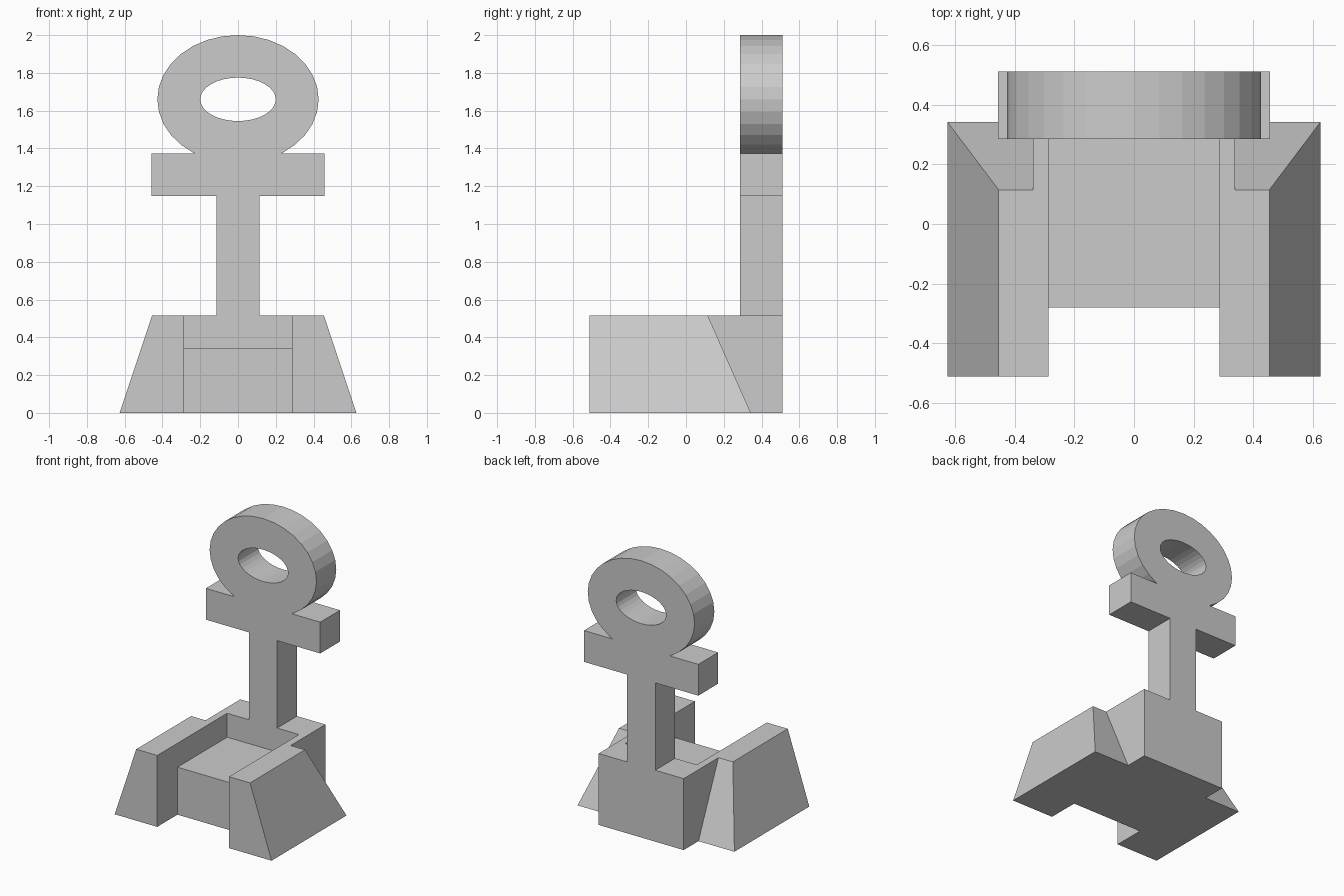
import bpy, bmesh
from math import sin, cos, tau

if "Cube" in bpy.data.objects:
    bpy.data.objects.remove(bpy.data.objects["Cube"])

BACK, FRONT = 0.512, 0.286     # depth range shared by back wall, post and ring


def finish(name, bm):
    bmesh.ops.recalc_face_normals(bm, faces=bm.faces[:])
    mesh = bpy.data.meshes.new(name)
    bm.to_mesh(mesh)
    bm.free()
    obj = bpy.data.objects.new(name, mesh)
    bpy.context.collection.objects.link(obj)
    return obj


def loft(name, lower, upper):
    """Solid between two matching outlines."""
    bm = bmesh.new()
    a = [bm.verts.new(p) for p in lower]
    b = [bm.verts.new(p) for p in upper]
    bm.faces.new(a)
    bm.faces.new(b)
    n = len(a)
    for i in range(n):
        j = (i + 1) % n
        bm.faces.new((a[i], a[j], b[j], b[i]))
    return finish(name, bm)


def rect(x0, x1, y0, y1, z):
    return [(x0, y0, z), (x1, y0, z), (x1, y1, z), (x0, y1, z)]


def mirrored(half):
    """Complete a half outline across x = 0."""
    return half + [(-x, v) for x, v in reversed(half)]


# Tapered side blocks, sloping outward and backward
for side, s in (("left", -1), ("right", 1)):
    loft(f"{side}_side_block",
         rect(0.287 * s, 0.627 * s, -0.512, 0.343, 0),
         rect(0.287 * s, 0.455 * s, -0.512, 0.115, 0.516))

# Recessed seat between the side blocks
loft("seat", rect(-0.287, 0.287, -0.281, FRONT, 0),
     rect(-0.287, 0.287, -0.281, FRONT, 0.343))

# U-shaped back wall
wall = mirrored([(0.287, FRONT), (0.287, 0.115), (0.34, 0.115), (0.34, BACK)])
loft("back_wall", [(x, y, 0) for x, y in wall], [(x, y, 0.516) for x, y in wall])

# Post with crossbar
tee = mirrored([(0.113, 0.516), (0.113, 1.147), (0.457, 1.147), (0.457, 1.373)])
loft("post_and_crossbar", [(x, FRONT, z) for x, z in tee],
     [(x, BACK, z) for x, z in tee])

# Oval ring, cut flat where it sits on the crossbar
N = 32
bm = bmesh.new()
loops = []
for rx, rz, y in ((0.427, 0.34, FRONT), (0.427, 0.34, BACK),
                  (0.2, 0.115, BACK), (0.2, 0.115, FRONT)):
    loops.append([bm.verts.new((rx * cos(tau * i / N), y, 1.66 + rz * sin(tau * i / N)))
                  for i in range(N)])
for k in range(4):
    a, b = loops[k], loops[(k + 1) % 4]
    for i in range(N):
        j = (i + 1) % N
        bm.faces.new((a[i], a[j], b[j], b[i]))
bmesh.ops.bisect_plane(bm, geom=bm.verts[:] + bm.edges[:] + bm.faces[:],
                       plane_co=(0, 0, 1.373), plane_no=(0, 0, -1), clear_outer=True)
finish("oval_ring", bm)
